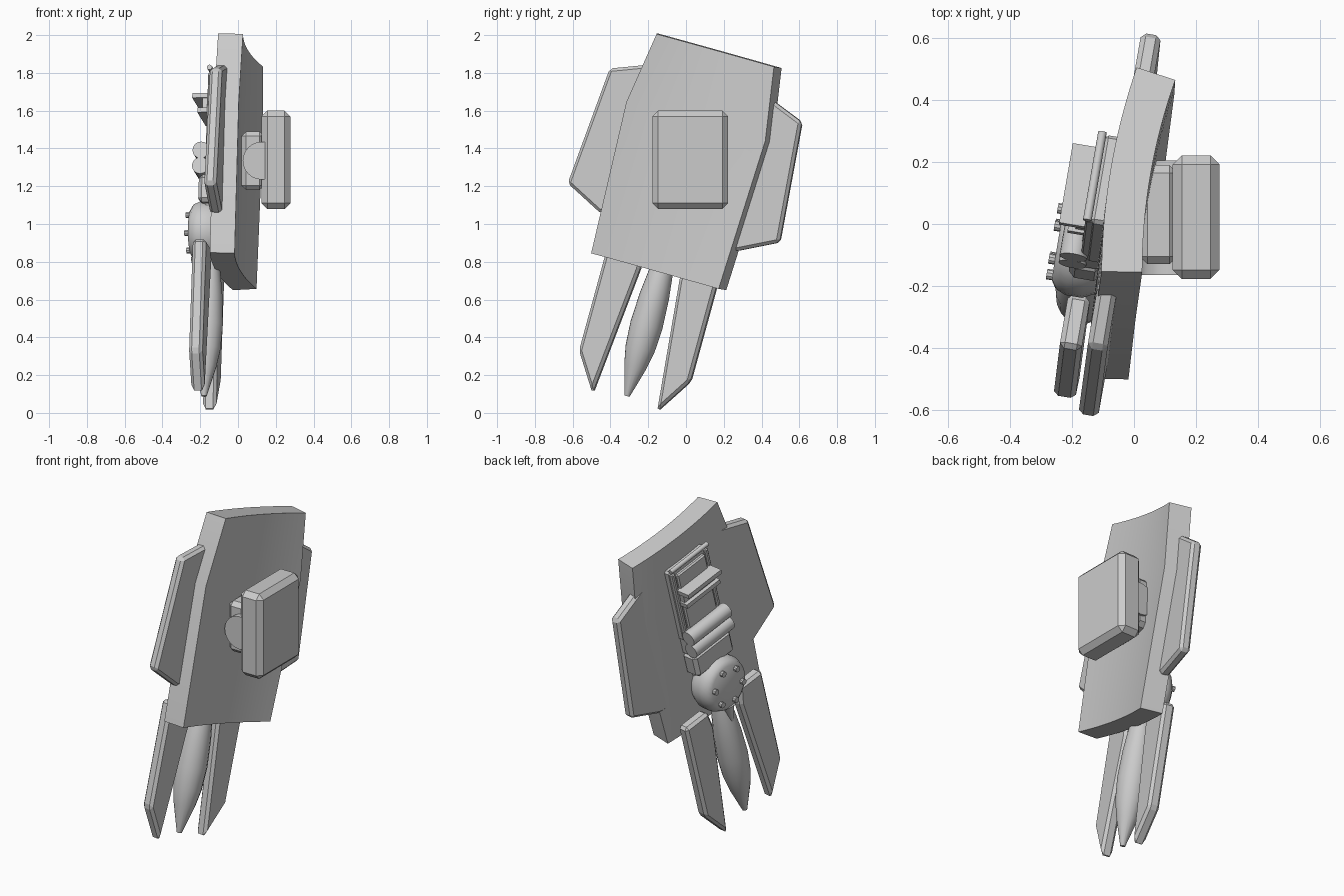
import bpy, bmesh
from math import radians, cos, sin, pi
from mathutils import Matrix, Vector

cube = bpy.data.objects.get("Cube")
if cube:
    bpy.data.objects.remove(cube, do_unlink=True)

grey = bpy.data.materials.new("plain_grey")
grey.use_nodes = True
grey.diffuse_color = (0.6, 0.6, 0.6, 1)
grey.node_tree.nodes["Principled BSDF"].inputs["Base Color"].default_value = (0.6, 0.6, 0.6, 1)

# Tilted shield frame: local x = across, y = along, z = through the shield
along = Vector((0.04, 0.32, 1.17)).normalized()
across = Vector((0.11, 0.64, -0.17))
across = (across - across.dot(along) * along).normalized()
through = across.cross(along)
FRAME = Matrix((across, along, through)).transposed().to_4x4()
FRAME.translation = (0.06, -0.005, 1.335)


def finish(name, bm, matrix=FRAME, bevel=0.0, segments=1, smooth=False):
    bmesh.ops.recalc_face_normals(bm, faces=bm.faces)
    mesh = bpy.data.meshes.new(name)
    bm.to_mesh(mesh)
    bm.free()
    mesh.materials.append(grey)
    obj = bpy.data.objects.new(name, mesh)
    bpy.context.collection.objects.link(obj)
    obj.matrix_world = matrix
    if smooth:
        bpy.ops.object.select_all(action='DESELECT')
        obj.select_set(True)
        bpy.context.view_layer.objects.active = obj
        bpy.ops.object.shade_smooth_by_angle(angle=radians(35))
    if bevel:
        mod = obj.modifiers.new("Chamfer", 'BEVEL')
        mod.width = bevel
        mod.segments = segments
    return obj


def prism(name, outline, low, high, bevel=0.0):
    bm = bmesh.new()
    face = bm.faces.new([bm.verts.new((x, y, low)) for x, y in outline])
    new = bmesh.ops.extrude_face_region(bm, geom=[face])["geom"]
    top = [v for v in new if isinstance(v, bmesh.types.BMVert)]
    bmesh.ops.translate(bm, verts=top, vec=(0, 0, high - low))
    return finish(name, bm, bevel=bevel)


def box(name, lo, hi, bevel=0.0, matrix=FRAME):
    lo, hi = Vector(lo), Vector(hi)
    bm = bmesh.new()
    bmesh.ops.create_cube(bm, size=1)
    bmesh.ops.scale(bm, verts=bm.verts, vec=hi - lo)
    bmesh.ops.translate(bm, verts=bm.verts, vec=(lo + hi) / 2)
    return finish(name, bm, matrix, bevel)


def lathe(name, profile, centre, axis, sides=24, matrix=FRAME):
    """Turn (radius, height) pairs around an axis through centre."""
    turn = Vector((0, 0, 1)).rotation_difference(Vector(axis)).to_matrix()
    bm = bmesh.new()
    rings = []
    for r, h in profile:
        ring = []
        for i in range(sides):
            a = 2 * pi * i / sides
            ring.append(bm.verts.new(turn @ Vector((r * cos(a), r * sin(a), h)) + Vector(centre)))
        rings.append(ring)
    for a, b in zip(rings, rings[1:]):
        for i in range(sides):
            j = (i + 1) % sides
            bm.faces.new((a[i], a[j], b[j], b[i]))
    bm.faces.new(rings[0])
    bm.faces.new(rings[-1])
    return finish(name, bm, matrix, smooth=True)


def rod(name, radius, half, y, z, sides=20):
    return lathe(name, [(radius, -half), (radius, half)], (0, y, z), (1, 0, 0), sides)


# Curved shield plate
bm = bmesh.new()
STEPS = 16
layers = []
for spread, depth in ((0, 0), (0.02, -0.13)):
    rows = []
    for y, half in ((-0.606, 0.355), (0.216, 0.387), (0.606, 0.327)):
        row = []
        for i in range(STEPS + 1):
            t = 2 * i / STEPS - 1
            row.append(bm.verts.new((t * (half + spread), y, depth - 0.027 * (1 - t * t))))
        rows.append(row)
    layers.append(rows)
near, far = layers
for rows in layers:
    for a, b in zip(rows, rows[1:]):
        for i in range(STEPS):
            bm.faces.new((a[i], a[i + 1], b[i + 1], b[i]))
for k in (0, 2):
    for i in range(STEPS):
        bm.faces.new((near[k][i], near[k][i + 1], far[k][i + 1], far[k][i]))
for k in (0, STEPS):
    for j in range(2):
        bm.faces.new((near[j][k], near[j + 1][k], far[j + 1][k], far[j][k]))
finish("shield_plate", bm, smooth=True)

# Side wings and lower fins, mirrored
WING = [(0.3, 0.45), (0.535, 0.36), (0.59, -0.285), (0.39, -0.385), (0.3, -0.4)]
FIN = [(0.13, -0.51), (0.31, -0.51), (0.31, -1.125), (0.18, -1.325), (0.11, -0.62)]
for side, s in (("left", 1), ("right", -1)):
    prism(side + "_wing", [(s * x, y) for x, y in WING], -0.137, -0.072, 0.016)
    prism(side + "_fin", [(s * x, y) for x, y in FIN], -0.237, -0.165, 0.016)

# Missile between the fins
lathe("missile", [(0.04, -0.5), (0.064, -0.6), (0.08, -0.74), (0.088, -0.9),
                  (0.08, -1.03), (0.06, -1.13), (0.014, -1.29)], (0, 0, -0.2), (0, 1, 0), 16)
lathe("missile_latch", [(0.035, 0), (0.004, -0.13)], (0, -0.53, -0.262), (0, 1, 0), 12)

# Round drum with six studs
lathe("drum", [(0.14, 0.14), (0.165, 0.19), (0.165, 0.245), (0.15, 0.28), (0.125, 0.296)],
      (0, -0.39, 0), (0, 0, -1), 28)
for i in range(6):
    a = pi / 3 * i + 0.3
    lathe("drum_stud_%d" % (i + 1), [(0.017, 0.28), (0.017, 0.316)],
          (0.108 * cos(a), -0.39 + 0.108 * sin(a), 0), (0, 0, -1), 10)

# Launcher bed and its raised frame
box("launcher_bed", (-0.15, -0.02, -0.195), (0.15, 0.46, -0.14), 0.012)
box("launcher_cover", (-0.115, 0.05, -0.215), (0.115, 0.43, -0.18), 0.008)
for s, side in ((1, "left"), (-1, "right")):
    box(side + "_frame_rail", (s * 0.134 - 0.012, 0.03, -0.212),
        (s * 0.134 + 0.012, 0.45, -0.18), 0.006)
rod("top_rod", 0.014, 0.15, 0.475, -0.205, 12)
for name, y, top in (("upper_ledge", 0.325, -0.295), ("lower_ledge", 0.245, -0.265)):
    box(name, (-0.135, y - 0.013, top), (0.135, y + 0.013, -0.19))
box("ledge_step", (-0.125, 0.245, -0.24), (0.125, 0.325, -0.19))

# Twin rollers and the stepped housing behind the drum
for name, y in (("upper_roller", 0.02), ("lower_roller", -0.065)):
    rod(name, 0.045, 0.155, y, -0.235)
box("roller_bed", (-0.145, -0.12, -0.215), (0.145, 0.06, -0.14), 0.01)
box("upper_housing", (-0.15, -0.26, -0.245), (0.15, -0.11, -0.14), 0.02)
box("lower_housing", (-0.115, -0.42, -0.22), (0.115, -0.25, -0.14), 0.015)

# Upright arm mount on the hollow side
WORLD = Matrix.Identity(4)
box("arm_block", (0.125, -0.178, 1.08), (0.277, 0.222, 1.6), 0.03, WORLD)
box("mount_base", (0.018, -0.13, 1.18), (0.14, 0.19, 1.49), 0.025, WORLD)
lathe("mount_hinge", [(0.1, -0.165), (0.1, 0.205)], (0.125, 0, 1.335), (0, 1, 0), 24, WORLD)
